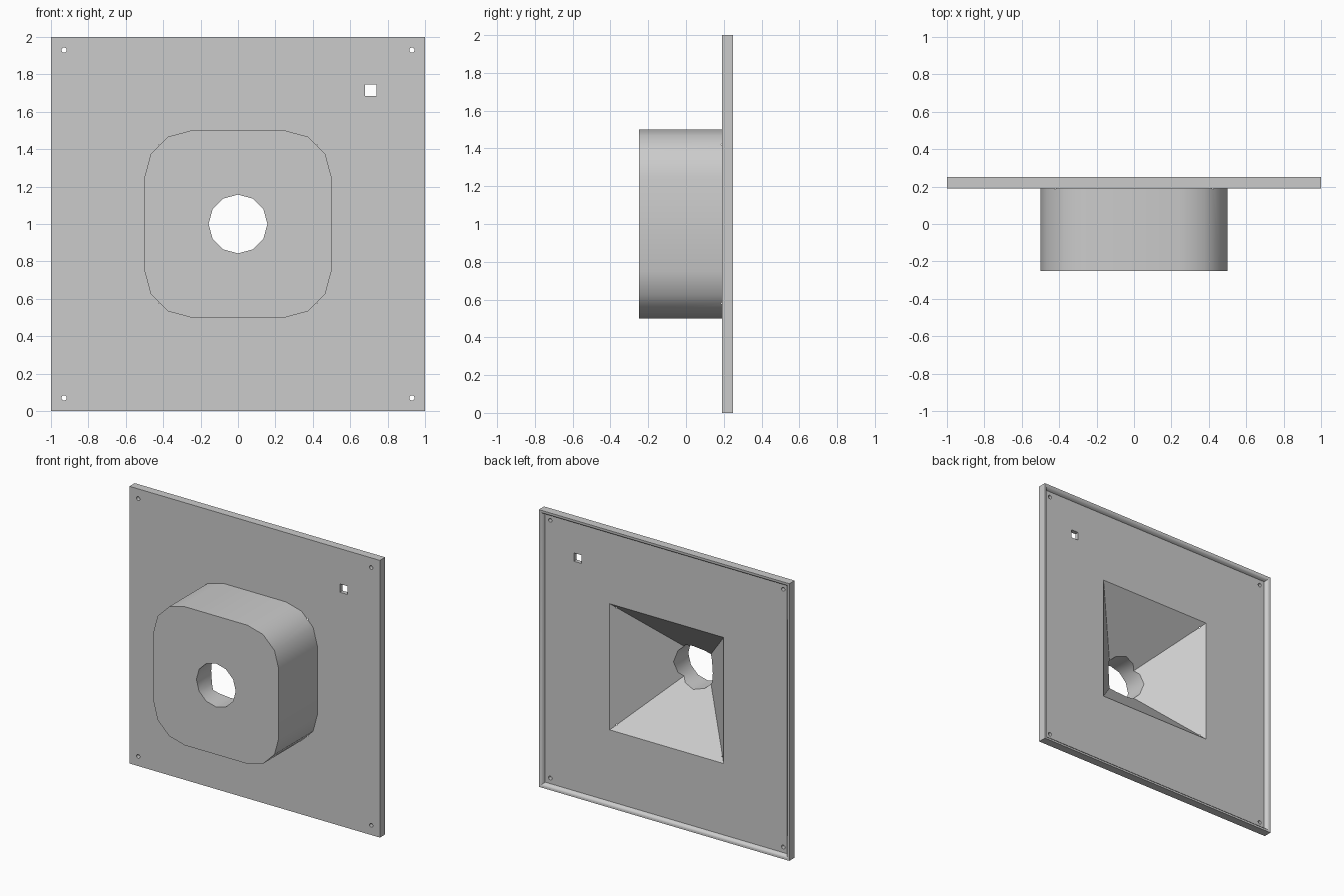
import bpy
import bmesh
import math

cube = bpy.data.objects.get("Cube")
if cube:
    bpy.data.objects.remove(cube, do_unlink=True)

MID_Z = 1.0
RECESS_Y = 0.22

grey = bpy.data.materials.new("plain_grey")
grey.use_nodes = True
grey.diffuse_color = (0.6, 0.6, 0.6, 1)
grey.node_tree.nodes["Principled BSDF"].inputs["Base Color"].default_value = (0.6, 0.6, 0.6, 1)


def square(half):
    return [(-half, -half), (half, -half), (half, half), (-half, half)]


def circle(radius, sides=12):
    angles = [2 * math.pi * i / sides for i in range(sides)]
    return [(radius * math.cos(a), radius * math.sin(a)) for a in angles]


def rounded_square(half, radius, steps=3):
    points = []
    for corner in range(4):
        start = corner * math.pi / 2
        cx = (half - radius) * (1 if corner in (0, 3) else -1)
        cz = (half - radius) * (1 if corner in (0, 1) else -1)
        for i in range(steps + 1):
            a = start + math.pi / 2 * i / steps
            points.append((cx + radius * math.cos(a), cz + radius * math.sin(a)))
    return points


def loft(name, sections, x=0.0, z=MID_Z):
    """Closed solid through (outline, y) sections, capped at both ends."""
    bm = bmesh.new()
    rings = [[bm.verts.new((x + px, y, z + pz)) for px, pz in outline]
             for outline, y in sections]
    for a, b in zip(rings, rings[1:]):
        for i in range(len(a)):
            j = (i + 1) % len(a)
            bm.faces.new((a[i], a[j], b[j], b[i]))
    bm.faces.new(rings[0])
    bm.faces.new(rings[-1])
    bmesh.ops.recalc_face_normals(bm, faces=bm.faces)
    mesh = bpy.data.meshes.new(name)
    bm.to_mesh(mesh)
    bm.free()
    mesh.materials.append(grey)
    obj = bpy.data.objects.new(name, mesh)
    bpy.context.collection.objects.link(obj)
    return obj


def combine(target, tool, operation):
    mod = target.modifiers.new(tool.name, "BOOLEAN")
    mod.operation = operation
    mod.solver = "EXACT"
    mod.object = tool
    tool.hide_render = True
    bpy.context.view_layer.objects.active = target
    bpy.ops.object.modifier_apply(modifier=mod.name)
    bpy.data.objects.remove(tool, do_unlink=True)


# Square plate with a shallow recess inside a soft rim at the back
panel = loft("mounting_panel", [
    (square(1.0), 0.19), (square(1.0), 0.25), (square(0.988), 0.25),
    (square(0.976), 0.24), (square(0.97), RECESS_Y)])

# Rounded block on the front
combine(panel, loft("block", [
    (rounded_square(0.5, 0.25), -0.25), (rounded_square(0.5, 0.25), 0.2)]), "UNION")

# Pyramid funnel from the back, tapering to the front bore
combine(panel, loft("funnel", [
    (square(0.005), -0.235), (square(0.455), RECESS_Y), (square(0.485), 0.25)]), "DIFFERENCE")


# Through holes: central bore, square window, corner screw holes
def drill(name, outline, x, z):
    combine(panel, loft(name, [(outline, -0.4), (outline, 0.4)], x, z), "DIFFERENCE")


drill("bore", circle(0.157), 0, MID_Z)
drill("window", square(0.03), 0.71, 1.715)
for sx in (-1, 1):
    for sz in (-1, 1):
        drill("screw_hole", circle(0.014), 0.93 * sx, MID_Z + 0.93 * sz)

bpy.ops.object.select_all(action="DESELECT")
panel.select_set(True)
bpy.context.view_layer.objects.active = panel
bpy.ops.object.shade_smooth_by_angle(angle=math.radians(42))
